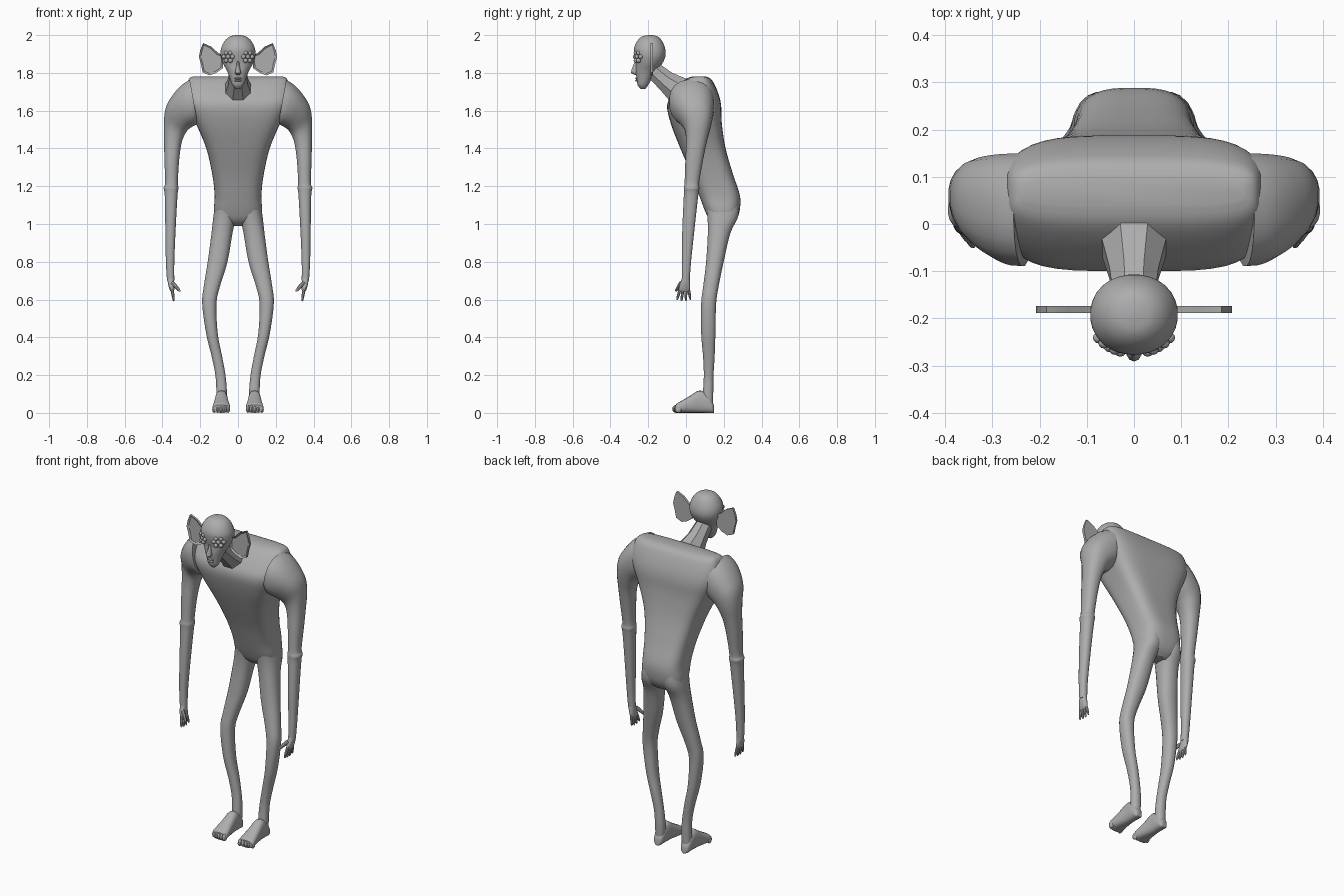
import bpy, bmesh, math
from mathutils import Vector as V

cube = bpy.data.objects.get("Cube")
if cube:
    bpy.data.objects.remove(cube)

GREY = 0.42
skin = bpy.data.materials.new("skin grey")
skin.use_nodes = True
skin.diffuse_color = (GREY, GREY, GREY, 1)
skin.node_tree.nodes["Principled BSDF"].inputs["Base Color"].default_value = (GREY, GREY, GREY, 1)


def finish(name, bm, angle=40):
    """Turn a bmesh into a smooth-shaded object with sharp edges kept."""
    bmesh.ops.recalc_face_normals(bm, faces=bm.faces)
    mesh = bpy.data.meshes.new(name)
    bm.to_mesh(mesh)
    bm.free()
    mesh.materials.append(skin)
    obj = bpy.data.objects.new(name, mesh)
    bpy.context.collection.objects.link(obj)
    bpy.ops.object.select_all(action='DESELECT')
    obj.select_set(True)
    bpy.context.view_layer.objects.active = obj
    bpy.ops.object.shade_smooth_by_angle(angle=math.radians(angle))
    return obj


def curve_rows(rows, steps=4):
    """Catmull-Rom interpolation between rows of section values."""
    out = []
    for i in range(len(rows) - 1):
        quad = zip(rows[max(i - 1, 0)], rows[i], rows[i + 1], rows[min(i + 2, len(rows) - 1)])
        quad = list(quad)
        for k in range(steps):
            t = k / steps
            out.append([b + t / 2 * (c - a + t * (2*a - 5*b + 4*c - d + t * (3*b - a - 3*c + d)))
                        for a, b, c, d in quad])
    return out + [list(rows[-1])]


def add_loft(bm, rings, sides=24):
    """Skin superellipse rings given as (centre, axis a, axis b, exponent)."""
    def power(v, e):
        return math.copysign(abs(v) ** (2 / e), v)
    loops = []
    for c, a, b, e in rings:
        turn = [math.tau * (k + 0.5) / sides for k in range(sides)]
        loops.append([bm.verts.new(V(c) + V(a) * power(math.cos(t), e) + V(b) * power(math.sin(t), e))
                      for t in turn])
    for lo, hi in zip(loops, loops[1:]):
        for k in range(sides):
            j = (k + 1) % sides
            bm.faces.new((lo[k], lo[j], hi[j], hi[k]))
    bm.faces.new(loops[0])
    bm.faces.new(loops[-1])


def loft(name, rings, sides=24, angle=40):
    bm = bmesh.new()
    add_loft(bm, rings, sides)
    return finish(name, bm, angle)


def level(z, x, front, back, half, e):
    """Horizontal ring between a front and a back y."""
    return ((x, (front + back) / 2, z), (half, 0, 0), (0, (back - front) / 2, 0), e)


def add_ball(bm, centre, size, seg=12):
    made = bmesh.ops.create_uvsphere(bm, u_segments=seg, v_segments=seg // 2 + 2, radius=1)["verts"]
    for v in made:
        v.co = V(centre) + V([p * q for p, q in zip(v.co, size)])


def add_digit(bm, start, end, r):
    """Tapered round-ended finger."""
    start, end = V(start), V(end)
    d = (end - start).normalized()
    a = d.orthogonal().normalized()
    b = d.cross(a)
    add_loft(bm, [(start.lerp(end, t), a * r * f, b * r * f, 2)
                  for t, f in ((0, 1), (.4, 1.05), (.75, .85), (.93, .6), (1, .15))], 8)


# Torso: z, front y, back y, half width, squareness
torso = [(1.782, .04, .10, .235, 4), (1.765, -.005, .135, .262, 4), (1.70, -.065, .168, .277, 4),
         (1.63, -.1, .186, .268, 4), (1.53, -.08, .19, .222, 4), (1.4, -.03, .21, .168, 3.6),
         (1.26, .03, .25, .136, 3.2), (1.15, .07, .286, .124, 3), (1.07, .1, .284, .128, 2.8),
         (1.02, .125, .265, .115, 2.5), (.99, .16, .235, .07, 2)]
loft("torso", [level(z, 0, f, b, h, e) for z, f, b, h, e in curve_rows(torso)], 40)

# Neck: six-sided stub leaning forward
loft("neck", [((0, -.035, 1.705), (.078, 0, 0), (0, .05, .065), 2),
              ((0, -.105, 1.755), (.056, 0, 0), (0, .033, .05), 2),
              ((0, -.18, 1.82), (.045, 0, 0), (0, .028, .04), 2)], 8, 25)

# Head: z, front y, back y, half width
head = [(2, -.2, -.18, .01), (1.993, -.232, -.15, .042), (1.97, -.258, -.127, .07),
        (1.93, -.276, -.11, .09), (1.89, -.274, -.108, .092), (1.85, -.266, -.125, .08),
        (1.81, -.267, -.155, .058), (1.77, -.262, -.18, .043), (1.735, -.256, -.2, .03),
        (1.715, -.24, -.215, .012)]
loft("head", [level(z, 0, f, b, h, 2.1) for z, f, b, h in curve_rows(head)], 28, 60)

# Nose and lips
loft("nose", [level(1.86, 0, -.272, -.25, .006, 2), level(1.815, 0, -.289, -.25, .013, 2),
              level(1.8, 0, -.291, -.25, .017, 2), level(1.79, 0, -.272, -.25, .01, 2)], 10, 50)
bm = bmesh.new()
for z in (1.771, 1.759):
    add_ball(bm, (0, -.259, z), (.02, .01, .006))
finish("lips", bm)

for side, s in (("left", 1), ("right", -1)):
    # Eye: a central bead ringed by six more
    bm = bmesh.new()
    for k in range(7):
        r = .023 if k else 0
        x = .052 + r * math.cos(k * math.tau / 6)
        z = 1.885 + r * math.sin(k * math.tau / 6)
        add_ball(bm, (s * x, -.19 - .083 * math.sqrt(1 - (x / .095) ** 2), z), (.012, .012, .012))
    finish(side + "_eye", bm)

    # Ear: thin upright plate with a dished front
    outline = [(.08, 1.895), (.105, 1.905), (.14, 1.938), (.185, 1.958), (.2, 1.92), (.207, 1.885),
               (.196, 1.845), (.187, 1.802), (.15, 1.787), (.115, 1.8), (.08, 1.825)]
    bm = bmesh.new()
    front = bm.faces.new([bm.verts.new((s * x, -.188, z)) for x, z in outline])
    back = bmesh.ops.extrude_face_region(bm, geom=[front])
    for v in back["geom"]:
        if isinstance(v, bmesh.types.BMVert):
            v.co.y = -.174
    bm.faces.ensure_lookup_table()
    dish = min(bm.faces, key=lambda f: f.calc_center_median().y)
    bmesh.ops.inset_region(bm, faces=[dish], thickness=.01, depth=0)
    for v in dish.verts:
        v.co.y += .007
    finish(side + "_ear", bm, 30)

    # Arm: outer x, z, inner x, z, front y, back y
    arm = [(.255, 1.765, .215, 1.54, -.09, .15), (.3, 1.735, .222, 1.525, -.087, .15),
           (.345, 1.685, .24, 1.515, -.07, .147), (.382, 1.62, .262, 1.5, -.04, .14),
           (.393, 1.54, .283, 1.47, -.008, .128), (.392, 1.45, .3, 1.42, 0, .11),
           (.39, 1.34, .312, 1.33, -.004, .09), (.386, 1.22, .318, 1.22, -.008, .07),
           (.394, 1.19, .315, 1.19, -.012, .071), (.388, 1.15, .32, 1.15, -.012, .065),
           (.385, .97, .33, .97, -.02, .045), (.382, .8, .337, .8, -.022, .027),
           (.376, .7, .337, .7, -.022, .02)]
    loft(side + "_arm", [((s * (ox + ix) / 2, (f + b) / 2, (oz + iz) / 2),
                          (s * (ox - ix) / 2, 0, (oz - iz) / 2), (0, (b - f) / 2, 0), 2.3)
                         for ox, oz, ix, iz, f, b in curve_rows(arm)], 20)

    # Hand: flat palm, four spread fingers and a thumb
    bm = bmesh.new()
    palm = [(.725, .357, -.018, .018, .016), (.69, .355, -.03, .022, .017),
            (.655, .35, -.04, .022, .013), (.64, .347, -.036, .018, .008)]
    add_loft(bm, [level(z, s * x, f, b, h, 2.4) for z, x, f, b, h in curve_rows(palm)], 14)
    for k in range(4):
        spread = k - 1.5
        add_digit(bm, (s * .349, -.009 + spread * .015, .655),
                  (s * .34, -.012 + spread * .024, .588 + .006 * abs(spread)), .008)
    add_digit(bm, (s * .347, -.025, .69), (s * .306, -.055, .643), .01)
    finish(side + "_hand", bm)

    # Leg: z, centre x, front y, back y, half width
    leg = [(1.12, .064, .1, .278, .055), (1.04, .071, .112, .277, .06), (.95, .085, .115, .235, .056),
           (.8, .108, .106, .2, .053), (.68, .136, .092, .175, .044), (.58, .152, .08, .16, .038),
           (.42, .138, .08, .156, .031), (.3, .112, .09, .152, .028), (.2, .093, .094, .146, .027),
           (.12, .087, .09, .145, .028), (.05, .087, .085, .142, .027)]
    loft(side + "_leg", [level(z, s * x, f, b, h, 2.3) for z, x, f, b, h in curve_rows(leg)], 20)

    # Foot: y, half width, height
    bm = bmesh.new()
    foot = [(.148, .014, .04), (.138, .026, .06), (.11, .031, .1), (.07, .033, .118),
            (.02, .039, .09), (-.02, .045, .066), (-.045, .047, .052), (-.055, .044, .042)]
    add_loft(bm, [((s * .088, y, h / 2), (w, 0, 0), (0, 0, h / 2), 2.6)
                  for y, w, h in curve_rows(foot)], 18)
    for k in range(5):
        add_ball(bm, (s * (.052 + k * .0185), -.052 + .003 * k, .021 - .001 * k),
                 (.0105, .021 - .001 * k, .021 - .001 * k))
    finish(side + "_foot", bm)
